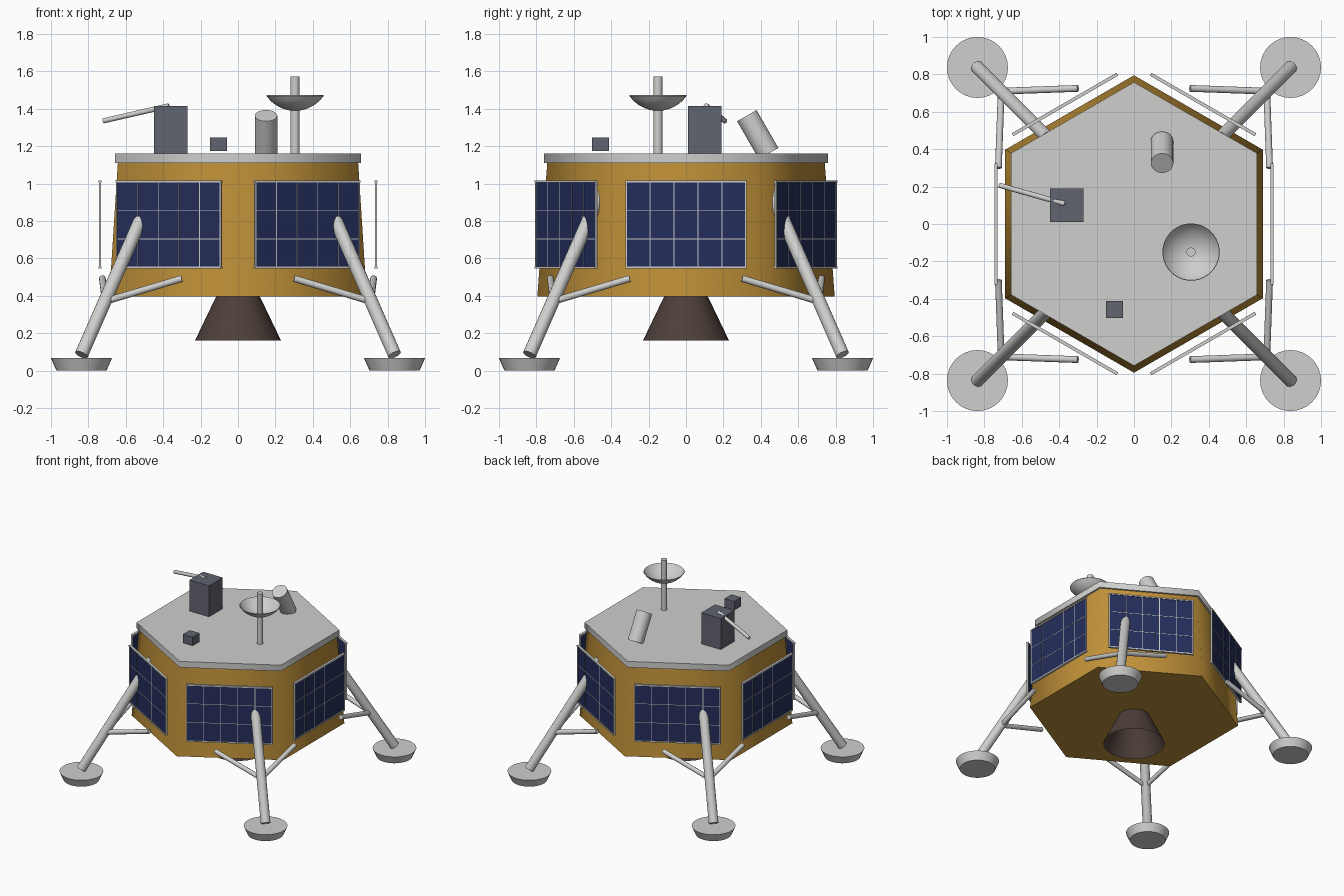
import bpy, bmesh
from math import sin, cos, pi, radians
from mathutils import Vector, Matrix

cube = bpy.data.objects.get("Cube")
if cube:
    bpy.data.objects.remove(cube, do_unlink=True)


def material(name, rgb):
    m = bpy.data.materials.new(name)
    m.use_nodes = True
    m.diffuse_color = (*rgb, 1)
    m.node_tree.nodes["Principled BSDF"].inputs["Base Color"].default_value = (*rgb, 1)
    return m


GOLD = material("gold_foil", (0.52, 0.28, 0.04))
GREY = material("light_grey_metal", (0.62, 0.62, 0.61))
BLUE = material("solar_blue", (0.018, 0.027, 0.105))
DARK = material("dark_grey_box", (0.12, 0.127, 0.16))
BROWN = material("nozzle_brown", (0.075, 0.05, 0.041))


def finish(bm, name, mats, angle=40):
    me = bpy.data.meshes.new(name)
    bm.to_mesh(me)
    bm.free()
    ob = bpy.data.objects.new(name, me)
    bpy.context.collection.objects.link(ob)
    for m in mats:
        me.materials.append(m)
    if angle:
        bpy.ops.object.select_all(action='DESELECT')
        ob.select_set(True)
        bpy.context.view_layer.objects.active = ob
        bpy.ops.object.shade_smooth_by_angle(angle=radians(angle))
    return ob


def lathe(name, profile, mat, sides=32, at=(0, 0, 0), axis=(0, 0, 1), caps=True, angle=40):
    """Revolve (radius, height) points about an axis; first corner lies on +y."""
    bm = bmesh.new()
    rings = [[bm.verts.new((r * sin(2 * pi * i / sides), r * cos(2 * pi * i / sides), z))
              for i in range(sides)] for r, z in profile]
    for a, b in zip(rings, rings[1:]):
        for i in range(sides):
            j = (i + 1) % sides
            bm.faces.new((a[j], a[i], b[i], b[j]))
    if caps:
        bm.faces.new(rings[0])
        bm.faces.new(rings[-1][::-1])
        bmesh.ops.recalc_face_normals(bm, faces=bm.faces)
    turn = Vector((0, 0, 1)).rotation_difference(Vector(axis)).to_matrix().to_4x4()
    bm.transform(Matrix.Translation(at) @ turn)
    return finish(bm, name, [mat], angle)


def rod(name, a, b, r, sides=20, mat=GREY):
    a, d = Vector(a), Vector(b) - Vector(a)
    return lathe(name, [(r, 0), (r, d.length)], mat, sides, a, d)


def add_box(bm, centre, size, slot=0):
    m = Matrix.Translation(centre) @ Matrix.Diagonal((*size, 1))
    made = bmesh.ops.create_cube(bm, size=1, matrix=m)["verts"]
    for f in {f for v in made for f in v.link_faces}:
        f.material_index = slot


def box(name, centre, size, mat):
    bm = bmesh.new()
    add_box(bm, centre, size)
    return finish(bm, name, [mat], 0)


# Hexagonal body, deck and open engine bell
lathe("body", [(0.795, 0.395), (0.742, 1.11)], GOLD, 6, angle=65)
lathe("deck", [(0.758, 1.11), (0.758, 1.16)], GREY, 6, angle=65)
lathe("engine_nozzle", [(0.23, 0.16), (0.115, 0.4)], BROWN, 40, caps=False)

# Solar panels: blue plate, grey frame and thin grid bars, one per body side
W, H, PX, PZ = 0.64, 0.46, 0.738, 0.78
for k in range(6):
    bm = bmesh.new()
    add_box(bm, (PX, 0, PZ), (0.008, W, H), 1)
    for s in (-1, 1):
        add_box(bm, (PX, 0, PZ + s * H / 2), (0.018, W + 0.008, 0.01))
        add_box(bm, (PX, s * W / 2, PZ), (0.012, 0.008, H))
    for c in range(1, 5):
        add_box(bm, (PX, W * (c / 5 - 0.5), PZ), (0.011, 0.004, H))
    for r in range(1, 3):
        add_box(bm, (PX, 0, PZ + H * (r / 3 - 0.5)), (0.011, W, 0.004))
    bm.transform(Matrix.Rotation(k * pi / 3, 4, 'Z'))
    finish(bm, f"solar_panel_{k + 1}", [GREY, BLUE], 0)

# Four landing legs, each with a foot pad and two braces
for sx, side in ((1, "left"), (-1, "right")):
    for sy, end in ((-1, "front"), (1, "back")):
        tag = f"{end}_{side}"

        def p(x, y, z):
            return (sx * x, sy * y, z)

        lathe(f"foot_pad_{tag}", [(0.134, 0), (0.163, 0.066)], GREY, 32, p(0.837, 0.837, 0))
        rod(f"leg_{tag}", p(0.837, 0.837, 0.085), p(0.46, 0.46, 0.945), 0.036)
        rod(f"brace_a_{tag}", p(0.71, 0.71, 0.37), p(0.3, 0.725, 0.492), 0.018, 16)
        rod(f"brace_b_{tag}", p(0.71, 0.71, 0.37), p(0.725, 0.3, 0.492), 0.018, 16)

# Dish antenna: a thin spherical bowl on a mast
DX, DY, R, DEPTH = 0.305, -0.15, 0.153, 0.08
ball = (R * R + DEPTH * DEPTH) / (2 * DEPTH)
bowl = []
for i in range(1, 11):
    r = R * i / 10
    bowl.append((r, 1.389 + ball - (ball * ball - r * r) ** 0.5))
inner = [(r * 0.985, z + 0.004) for r, z in reversed(bowl)]
lathe("dish", bowl + inner, GREY, 40, (DX, DY, 0))
rod("dish_mast", (DX, DY, 1.15), (DX, DY, 1.572), 0.024)

# Deck instruments
box("instrument_box", (-0.36, 0.1, 1.285), (0.178, 0.178, 0.26), DARK)
rod("sampling_arm", (-0.72, 0.207, 1.335), (-0.37, 0.108, 1.415), 0.014, 16)
box("small_sensor_box", (-0.105, -0.458, 1.21), (0.09, 0.09, 0.07), DARK)
rod("tilted_canister", (0.15, 0.442, 1.16), (0.15, 0.325, 1.363), 0.06, 32)
